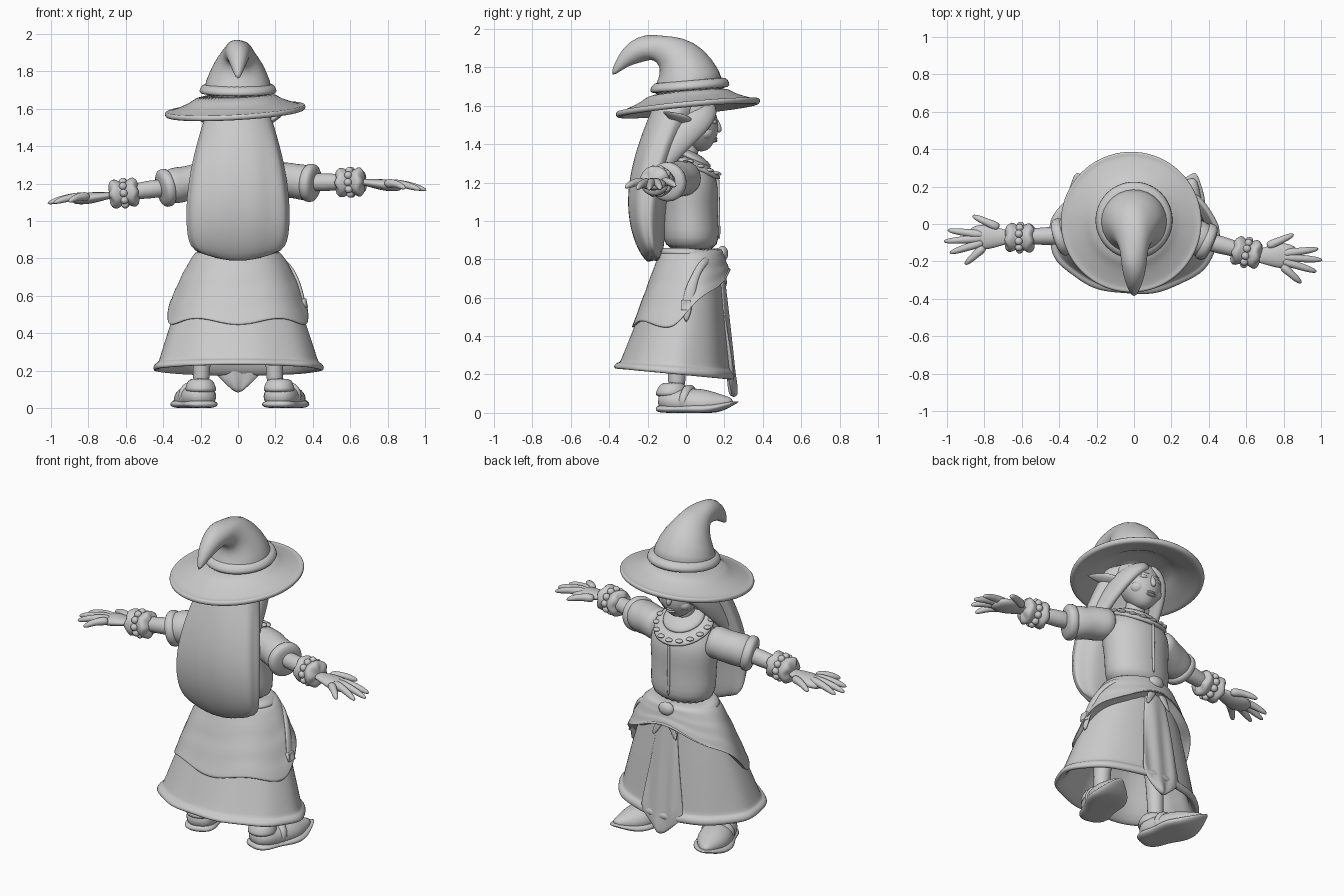
import bpy, bmesh, math
from math import sin, cos, pi, tau
from mathutils import Vector
from mathutils.geometry import interpolate_bezier

cube = bpy.data.objects.get("Cube")
if cube:
    bpy.data.objects.remove(cube)

clay = bpy.data.materials.new("plain_grey")
clay.use_nodes = True
clay.diffuse_color = (.6, .6, .6, 1)
clay.node_tree.nodes["Principled BSDF"].inputs["Base Color"].default_value = clay.diffuse_color
X, Y, Z = Vector((1, 0, 0)), Vector((0, 1, 0)), Vector((0, 0, 1))


def finish(name, bm, smooth_levels):
    """Turn a bmesh into a smooth, coloured object."""
    bmesh.ops.recalc_face_normals(bm, faces=bm.faces)
    mesh = bpy.data.meshes.new(name)
    bm.to_mesh(mesh)
    bm.free()
    mesh.materials.append(clay)
    mesh.shade_smooth()
    obj = bpy.data.objects.new(name, mesh)
    bpy.context.collection.objects.link(obj)
    if smooth_levels:
        soften = obj.modifiers.new("Soften", "SUBSURF")
        soften.levels = soften.render_levels = smooth_levels
    return obj


def ramp(count):
    return [i / (count - 1) for i in range(count)]


def sweep(name, points, widths, depths=None, sides=16, ref=X, level=False, warp=None):
    """Skin elliptical rings along a path; level rings stay horizontal."""
    bm = bmesh.new()
    depths = depths or widths
    last = len(points) - 1
    loops = []
    for i, (centre, width, depth) in enumerate(zip(points, widths, depths)):
        u, v = X, Y
        if not level:
            tangent = (points[min(i + 1, last)] - points[max(i - 1, 0)]).normalized()
            u = (ref - tangent * ref.dot(tangent)).normalized()
            v = tangent.cross(u)
        loop = []
        for k in range(sides):
            angle = tau * k / sides
            p = centre + u * cos(angle) * width + v * sin(angle) * depth
            loop.append(bm.verts.new(warp(p, angle, i / last) if warp else p))
        loops.append(loop)
    for low, high in zip(loops, loops[1:]):
        for k in range(sides):
            following = (k + 1) % sides
            bm.faces.new((low[k], low[following], high[following], high[k]))
    bm.faces.new(loops[0])
    bm.faces.new(loops[-1])
    return finish(name, bm, 1)


def limb(name, start, end, widths, ratio=1, bend=0, **options):
    """Sweep evenly spaced rings from start to end, optionally arched upward."""
    start, end = Vector(start), Vector(end)
    points = [start.lerp(end, t) + Z * bend * sin(pi * t) for t in ramp(len(widths))]
    return sweep(name, points, widths, [w * ratio for w in widths], **options)


def ball(name, centre, size, turn=0):
    bm = bmesh.new()
    bmesh.ops.create_uvsphere(bm, u_segments=20, v_segments=12, radius=1)
    obj = finish(name, bm, 0)
    obj.location, obj.scale, obj.rotation_euler.z = centre, size, turn
    return obj


# Skirt family: every layer follows the same flared cone
def skirt_ring(t, grow):
    return Vector((0, .03 - .09 * t, .86 - .65 * t)), .18 + .26 * t ** .75 + grow, .14 + .16 * t + grow


def cloth(name, stages, warp):
    rings = [skirt_ring(t, grow) for t, grow in stages]
    return sweep(name, *[list(part) for part in zip(*rings)], sides=40, level=True, warp=warp)


def skirt_folds(p, angle, t):
    fold = 1 + .02 * t * sin(9 * angle + 1)
    return Vector((p.x * fold, p.y * fold, p.z - .12 * t * (p.y + .07)))


def drape_folds(p, angle, t):
    crease = .006 * sin(pi * t) * sin(25 * t + 2 * cos(angle))
    return p * (1 + crease) + Z * t * (1.1 * max(0, p.y + .05) + .02 * sin(5 * angle))


def belt_dip(p, angle, t):
    return p - Z * .1 * max(0, p.y)


outer = [(.93 * t, 0) for t in ramp(8)]
hem = [(.98 + .035 * sin(a), .022 * cos(a)) for a in (-1.5, -.8, 0, .8, 1.5, 2.5)]
cloth("skirt", outer + hem + [(.9, -.05), (.4, -.05)], skirt_folds)
cloth("overskirt", [(.6 * t, .02) for t in ramp(10)] + [(.62, .02), (.6, -.01)], drape_folds)
cloth("belt", [(0, 0), (0, .02), (.05, .022), (.06, 0)], belt_dip)

# Front panel widening downward and ending in a point
panel = [1.2 * t for t in ramp(14)]
fronts = [skirt_ring(t, -.005) for t in panel]
sweep("front_panel", [c + Y * depth for c, width, depth in fronts],
      [min(.05 + .09 * t, .7 * (1.22 - t)) for t in panel], [.02] * len(panel),
      sides=24, level=True, warp=lambda p, angle, t: p + Y * .012 * t * sin(60 * p.x))

# Belt knot, hanging strap and buckle
ball("belt_knot", (0, .19, .83), (.05, .03, .04))
for s in (-1, 1):
    limb("knot_tail", (0, .19, .83), (s * .08, .21, .66), [.02, .03, .02, .01], .4)
strap = [Vector(p) for p in ((.2, .12, .8), (.28, .08, .8), (.35, 0, .66), (.36, 0, .47))]
sweep("hip_strap", interpolate_bezier(*strap, 7), [.012] * 7, [.02, .02, .02, .02, .03, .03, .01])
bm = bmesh.new()
bmesh.ops.create_cube(bm, size=1)
bmesh.ops.inset_region(bm, faces=[f for f in bm.faces if f.normal.x > .9], thickness=.25, depth=-.3)
buckle = finish("strap_buckle", bm, 0)
buckle.location, buckle.scale, buckle.rotation_euler.y = (.355, 0, .56), (.03, .05, .05), -.2

# Bodice with a centre seam, and the neck
limb("bodice", (0, .03, .84), (0, 0, 1.36), [.17, .2, .2, .2, .21, .21, .17, .08], .74, sides=24, level=True)
limb("bodice_seam", (0, .172, .9), (0, .166, 1.24), [.008] * 5)
limb("neck", (0, 0, 1.3), (0, .02, 1.46), [.065, .055, .06], level=True)


# Layered collar with a row of raised tabs
def collar_slope(p, angle, t):
    return p - Z * (p.y - .02) * .45


for name, size, z in (("collar_outer", .175, 1.3), ("collar_inner", .12, 1.34)):
    limb(name, (0, .02, z + .03), (0, .02, z - .03), [size - .06, size - .01, size + .015, size - .04], .9,
         sides=28, level=True, warp=collar_slope)
for k in range(16):
    a = tau * k / 16
    spot = Vector((.16 * cos(a), .02 + .145 * sin(a), 1.31))
    ball("collar_tab", collar_slope(spot, a, 0), (.02, .022, .01), a)

# Head and face
limb("head", (0, .08, 1.36), (0, 0, 1.64), [.03, .08, .115, .13, .135, .135, .12], sides=24, level=True)
limb("nose", (0, .15, 1.54), (0, .175, 1.46), [.01, .014, .02, .012])
for z in (1.43, 1.417):
    ball("lip", (0, .146, z), (.03, .018, .008))
for s in (-1, 1):
    ball("eye", (s * .05, .145, 1.515), (.026, .016, .012), -s * .3)
    limb("eyebrow", (s * .02, .16, 1.54), (s * .08, .13, 1.54), [.005, .008, .004], bend=.01)
    ball("cheek", (s * .055, .1, 1.46), (.05, .045, .04))
    # Pointed ears, earrings and locks framing the face
    limb("ear", (s * .12, .02, 1.51), (s * .24, -.12, 1.57), [.04, .05, .035, .005], .4, ref=Y)
    ball("earring", (s * .14, .02, 1.45), (.016, .016, .02))
    lock = [Vector(p) for p in ((0, .12, 1.6), (s * .16, .16, 1.57), (s * .15, -.07, 1.45), (s * .2, -.17, 1.2))]
    sweep("side_lock", interpolate_bezier(*lock, 8), [.035] * 8, [.03 + .04 * sin(pi * t) for t in ramp(8)])


# Long hair with broad strands and a squarish lower edge
def strands(p, angle, t):
    swell = 1 + .03 * min(1, 3 * t) * sin(9 * angle)
    return Vector((p.x * swell, (p.y + .2) * swell - .2, p.z + t ** 6 * p.x ** 2))


fall = ramp(16)
sweep("long_hair", [Vector((0, -.03 - .17 * sin(2.2 * t), 1.64 - .87 * t)) for t in fall],
      [(.15 + .12 * sin(2.2 * t)) * (1.2 - t ** 20) ** .1 for t in fall],
      [.12 * (1.05 - t ** 3) ** .5 for t in fall], sides=36, level=True, warp=strands)


# Hat: tilted brim with a rolled edge, bent cone and band
def brim_tilt(p, angle, t):
    return p + Z * (.055 * p.x + .095 * p.y)


slope = [(.2 + .16 * t, 1.68 - .08 * t ** .6) for t in ramp(6)]
edge = [(.36 + .02 * cos(a), 1.59 + .02 * sin(a)) for a in (1, 0, -1, -2)]
underside = [(r - .03, z - .02) for r, z in reversed(slope)]
brim = slope + edge + underside
sweep("hat_brim", [Vector((-.015, .01, z)) for r, z in brim], [r for r, z in brim],
      sides=48, level=True, warp=brim_tilt)
bend = [Vector((0, y, z)) for y, z in ((.02, 1.65), (.02, 1.93), (-.25, 2), (-.385, 1.76))]
sweep("hat_cone", interpolate_bezier(*bend, 9), [.2, .175, .14, .1, .075, .07, .06, .04, .01], sides=28,
      warp=lambda p, angle, t: p + Z * .01 * sin(45 * p.y + 2 * angle) * sin(pi * t))
limb("hat_band", (0, .02, 1.67), (0, .02, 1.74), [.2, .21, .2, .18], sides=36, level=True,
     warp=lambda p, angle, t: p + Z * .08 * p.y)


# Arms: sleeve, forearm, beaded cuff and spread hand
def arm(side, elbow, wrist):
    shoulder, elbow, wrist = Vector((side * .15, .01, 1.23)), Vector(elbow), Vector(wrist)
    limb("sleeve", shoulder, elbow, [.09, .095, .095, .095, .1, .07], ref=Z,
         warp=lambda p, angle, t: p + Z * .008 * sin(50 * p.x))
    limb("sleeve_cuff", shoulder.lerp(elbow, .75), elbow, [.08, .105, .105, .105, .08], ref=Z)
    limb("forearm", shoulder.lerp(elbow, .8), wrist, [.05, .05, .04, .035], ref=Z)
    limb("cuff", elbow.lerp(wrist, .4), wrist, [.05, .09, .07, .06, .07, .09, .05], ref=Z,
         warp=lambda p, angle, t: p + X * .015 * sin(5 * angle) * (2 * t - 1))
    axis = (wrist - elbow).normalized()
    across = axis.cross(Z).normalized()
    for k in range(10):
        a = tau * k / 10
        out = across * cos(a) + axis.cross(across) * sin(a)
        ball("cuff_bead", elbow.lerp(wrist, .7) + out * .064, Vector((1, 1, 1)) * .021)
    palm_end = wrist + X * side * .2 - Z * .03
    limb("palm", wrist - X * side * .03, palm_end, [.035, .045, .06, .07, .065, .04], .45, ref=Y)
    # The digits fan out from the thumb to the smallest finger
    for i, (angle, reach) in enumerate(((.58, .21), (.12, .31), (-.07, .33), (-.28, .31), (-.6, .26))):
        heading = Vector((side * cos(angle), sin(angle), -.14))
        root = wrist + X * side * (.11 if i else .03) + Y * .09 * sin(angle) - Z * .01
        limb("finger" if i else "thumb", root, wrist + heading * reach, [.02, .025, .021, .019, .017, .008],
             bend=.012, ref=Z)


arm(1, (.42, -.11, 1.2), (.68, -.17, 1.21))
arm(-1, (-.42, -.08, 1.17), (-.69, -.07, 1.14))


# Legs and turned-up shoes
def shoe_shape(p, angle, t):
    return Vector((p.x, p.y, max(p.z, 0) + max(0, p.y - .2) * .3))


for s in (-1, 1):
    limb("leg", (s * .2, -.05, .08), (s * .18, -.04, .6), [.05, .045, .06, .08], level=True)
    parts = [
        limb("sole", (0, -.12, .02), (0, .33, .02), [.06, .1, .09, .11, .12, .1, .06, .01], .3, warp=shoe_shape),
        limb("shoe", (0, -.11, .07), (0, .3, .03), [.05, .095, .09, .1, .095, .06, .02], .8, warp=shoe_shape),
        limb("shoe_strap", (0, .02, .07), (0, .08, .06), [.085, .1, .1, .085], .85, warp=shoe_shape),
        limb("shoe_opening", (0, -.04, .08), (0, -.03, .16), [.085, .085, .075, .06], level=True)]
    for part in parts:
        part.location, part.rotation_euler.z = (.01 + s * .22, -.04, 0), -s * .3
